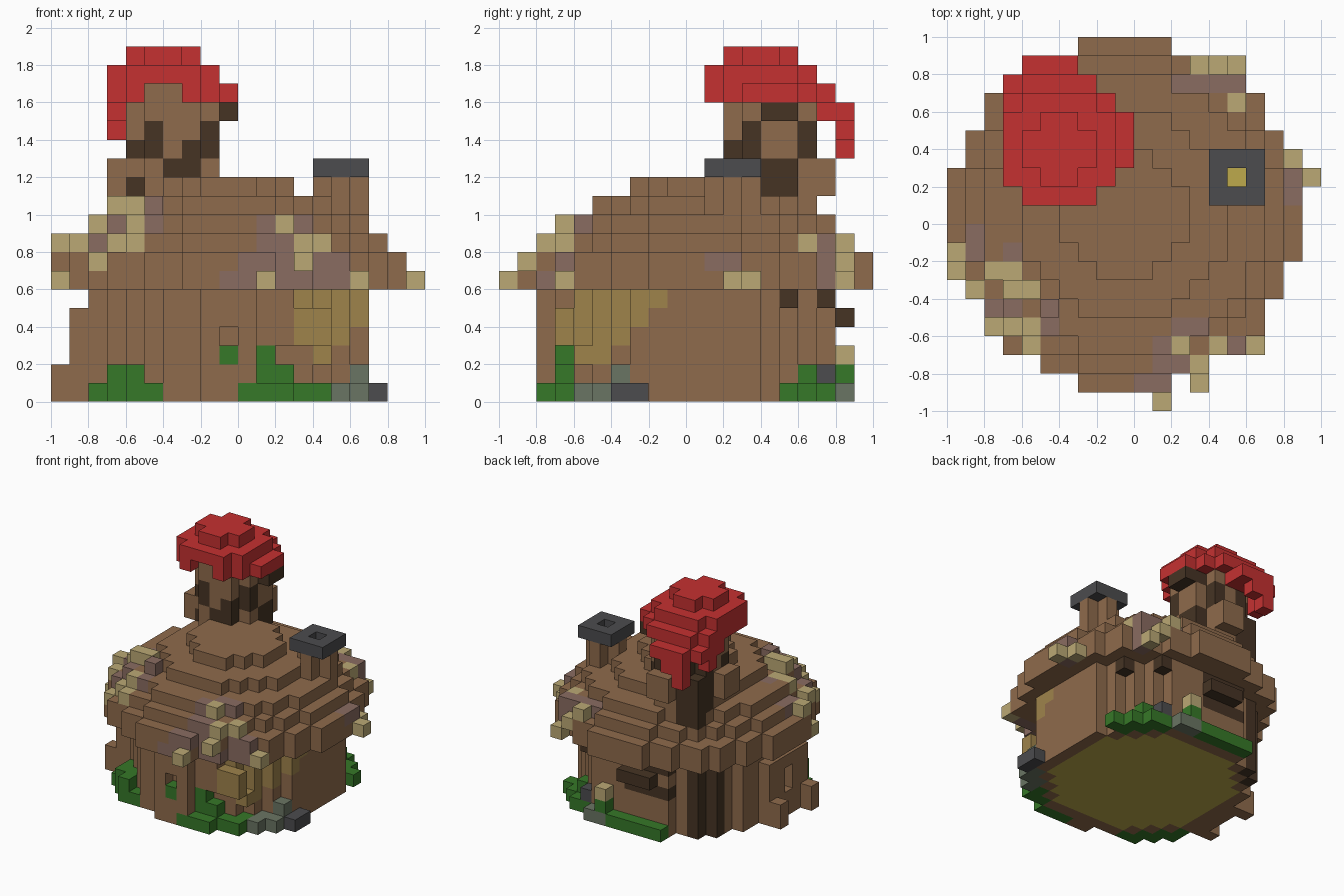
import bpy
import bmesh
from mathutils import Vector

CELL = 0.1

old = bpy.data.objects.get("Cube")
if old:
    bpy.data.objects.remove(old, do_unlink=True)


def linear(value):
    return ((value / 255 + 0.055) / 1.055) ** 2.4


PALETTE = {
    "brown_clay": (143, 107, 76),
    "dark_bark": (70, 52, 36),
    "red_cap": (197, 49, 49),
    "tan_blossom": (187, 169, 117),
    "mauve_vine": (138, 108, 97),
    "mustard_moss": (159, 131, 75),
    "yellow_floor": (190, 170, 76),
    "green_bush": (54, 120, 40),
    "dark_stone": (76, 76, 78),
    "mossy_stone": (106, 117, 99),
}
materials = {}
for name, rgb in PALETTE.items():
    mat = bpy.data.materials.new(name)
    mat.use_nodes = True
    colour = [linear(c) for c in rgb] + [1.0]
    mat.diffuse_color = colour
    node = mat.node_tree.nodes["Principled BSDF"]
    node.inputs["Base Color"].default_value = colour
    node.inputs["Roughness"].default_value = 0.9
    materials[name] = mat

# Every cell remembers which part owns it and its colour
grid = {}


def put(part, colour, cells):
    for cell in cells:
        grid[tuple(cell)] = (part, colour)


def repaint(colour, part, rule):
    for cell, (owner, _) in list(grid.items()):
        if owner == part and rule(*cell):
            grid[cell] = (part, colour)


def remove(cells):
    for cell in cells:
        grid.pop(cell, None)


def box(xs, ys, zs):
    """Cells in inclusive ranges."""
    spans = [range(a, b + 1) for a, b in (xs, ys, zs)]
    return [(x, y, z) for x in spans[0] for y in spans[1] for z in spans[2]]


def disc(cx, cy, limit, zs, inner=-1):
    """Round layer; limits are squared radii in cells."""
    area = box((-10, 9), (-10, 9), zs)
    return [c for c in area
            if inner < (c[0] - cx) ** 2 + (c[1] - cy) ** 2 <= limit]


def ring(z, rule):
    """Cells hugging the outside of the round wall."""
    return [c for c in disc(-1, 0, 75, (z, z), 60) if rule(c[0], c[1])]


# House body and floor
put("walls", "brown_clay", disc(-1, 0, 60, (0, 5)))
put("floor", "yellow_floor", disc(-1, 0, 48, (0, 0)))
MOSS_REACH = {3: -4, 4: -3, 5: -2}
repaint("mustard_moss", "walls",
        lambda x, y, z: x >= 3 and z in MOSS_REACH and y <= MOSS_REACH[z])
put("walls", "mustard_moss", [(4, -6, 2), (4, -5, 2)])
put("walls", "mustard_moss", box((3, 4), (-7, -7), (3, 4)))
put("walls", "dark_bark", [(5, 5, 5), (3, 7, 5)])

# Front window frame
put("front_frame", "brown_clay", box((-2, 0), (-8, -8), (0, 5)))
remove(box((-1, -1), (-8, -8), (2, 3)))
put("front_frame", "green_bush", [(-1, -8, 2)])

# Right window frame with two feet
put("right_frame", "brown_clay", box((-9, -9), (-3, 1), (0, 4)))
remove(box((-9, -9), (-1, -1), (2, 3)))
for foot_y in (-3, 1):
    put("right_frame", "brown_clay", box((-10, -10), (foot_y, foot_y), (0, 1)))

# Back lintel and roots
put("back_lintel", "dark_bark", box((-3, -1), (8, 8), (4, 4)))
repaint("dark_bark", "walls",
        lambda x, y, z: y == 7 and -4 <= x <= -1 and z in (3, 5))
for x, y in ((-7, 5), (-6, 6)):
    put("back_roots", "dark_bark", box((x, x), (y, y), (0, 5)))

# Stepped round roof
for limit, low, high in ((87, 6, 7), (71, 8, 8), (53, 9, 9),
                         (30, 10, 10), (11, 11, 11)):
    put("roof", "brown_clay", disc(-1, 0, limit, (low, high)))

# Chimney with stone rim and open shaft
put("chimney", "brown_clay", disc(5, 2, 1, (9, 11)))
put("chimney_rim", "dark_stone", box((4, 6), (1, 3), (12, 12)))
remove(box((5, 5), (2, 2), (1, 12)))

# Tower trunk with knots at its foot
put("tower", "brown_clay", disc(-4, 4, 5, (10, 16)))
put("tower", "brown_clay", box((-7, -7), (3, 4), (11, 12)))
put("tower", "brown_clay", box((-4, -3), (7, 7), (11, 12)))
FRONT_DARK = {(-6, 13), (-5, 13), (-5, 14), (-4, 12), (-3, 12), (-3, 13),
              (-2, 13), (-2, 14), (-6, 11)}
SIDE_DARK = {(2, 13), (3, 13), (3, 14), (6, 13), (6, 14), (4, 15), (5, 15),
             (4, 11), (5, 11), (5, 12), (4, 12)}
repaint("dark_bark", "tower", lambda x, y, z:
        (y <= 3 and (x, z) in FRONT_DARK)
        or (x >= -3 and (y, z) in SIDE_DARK)
        or (x <= -5 and y >= 5 and z < 15))
put("tower_knot", "dark_bark", box((-1, -1), (4, 5), (15, 15)))
put("tower", "dark_bark", box((-6, -5), (6, 6), (9, 12)))

# Red cap with drooping edges
put("cap", "red_cap", disc(-4, 4, 11, (16, 16)))
put("cap", "red_cap", [(-6, 1, 16), (-7, 2, 16), (-7, 6, 16), (-6, 7, 16)])
remove(box((-5, -4), (1, 1), (16, 16)))
put("tower", "brown_clay", box((-5, -4), (2, 2), (16, 16)))
put("cap", "red_cap", disc(-4.5, 3.5, 8.5, (17, 17)))
put("cap", "red_cap", disc(-4.5, 3.5, 2.6, (18, 18)))
put("cap_drips", "red_cap", box((-7, -7), (5, 7), (15, 15)))
put("cap_drips", "red_cap", [(-7, 6, 14)])
put("cap_drips", "red_cap", box((-6, -4), (7, 8), (15, 15)))
put("cap_drips", "red_cap", box((-6, -5), (8, 8), (14, 14)))
put("cap_drips", "red_cap", [(-6, 8, 13)])

# Flowering vines draped over the roof
put("front_vine", "mauve_vine", [
    (-1, -9, 6), (0, -9, 6), (0, -9, 7), (1, -9, 7), (1, -8, 8),
    (1, -7, 9), (3, -6, 9), (2, -6, 9), (3, -8, 6)])
put("front_vine", "mauve_vine", box((2, 2), (-8, -8), (6, 8)))
put("front_vine", "mauve_vine", box((4, 5), (-7, -7), (6, 7)))
put("front_vine", "tan_blossom", [
    (1, -10, 6), (3, -9, 7), (3, -8, 8), (4, -7, 8), (2, -7, 9), (6, -7, 6)])
put("right_vine", "mauve_vine", [
    (-5, -5, 10), (-7, -5, 9), (-8, -5, 8), (-7, -6, 7), (-9, -2, 8),
    (-8, -2, 8), (-7, -2, 9), (-5, -6, 9), (-9, -1, 8)])
put("right_vine", "tan_blossom", [
    (-7, -4, 10), (-6, -4, 10), (-8, -3, 9), (-7, -3, 9), (-6, -6, 9),
    (-10, -2, 8), (-10, -3, 6), (-9, -4, 8), (-7, -6, 8), (-6, -7, 8),
    (-8, -6, 7)])
put("back_vine", "mauve_vine", box((2, 5), (7, 7), (7, 8)) + [(5, 7, 6)])
put("back_vine", "tan_blossom", [
    (3, 8, 8), (4, 8, 7), (5, 8, 6), (5, 6, 8)])
put("left_vine", "mauve_vine", [(8, 1, 7), (8, 2, 7), (8, 2, 6)])
remove([(8, 3, 7)])
put("left_vine", "tan_blossom", [(8, 3, 6), (9, 2, 6)])

# Bushes and stones around the foot of the wall
put("front_bush", "green_bush", ring(0, lambda x, y: y < 0 <= x <= 4))
put("front_bush", "green_bush", [(1, -7, 1), (2, -7, 1), (1, -7, 2)])
remove([(2, -7, 2)])
put("right_bush", "green_bush", ring(0, lambda x, y: y <= -4 and x <= -5))
put("right_bush", "green_bush", ring(1, lambda x, y: y <= -5 and x in (-7, -6)))
put("back_bush", "green_bush", ring(0, lambda x, y: y >= 5 and x >= -4))
put("back_bush", "green_bush", [(1, 8, 1), (4, 6, 1)])
put("back_bush", "tan_blossom", [(1, 8, 2)])
put("back_stones", "mossy_stone", [(2, 8, 0), (1, 8, 0)])
put("back_stones", "dark_stone", [(3, 7, 1)])
put("front_stones", "mossy_stone", ring(0, lambda x, y: y < -3 and 5 <= x <= 6))
put("front_stones", "mossy_stone", [(6, -4, 1)])
put("front_stones", "dark_stone", [(7, -3, 0), (7, -4, 0)])


def build(part):
    """Make one mesh from the exposed sides of a part's cells."""
    bm = bmesh.new()
    corners = {}
    used = []

    def corner(point):
        key = tuple(int(round(v)) for v in point)
        if key not in corners:
            corners[key] = bm.verts.new(Vector(key) * CELL)
        return corners[key]

    for cell, (owner, colour) in grid.items():
        if owner != part:
            continue
        if colour not in used:
            used.append(colour)
        middle = Vector(cell) + Vector((0.5, 0.5, 0.5))
        for axis in range(3):
            for sign in (-1, 1):
                normal = Vector((0, 0, 0))
                normal[axis] = sign
                if tuple(int(a + b) for a, b in zip(cell, normal)) in grid:
                    continue
                u = Vector((0, 0, 0))
                u[(axis + 1) % 3] = 0.5
                v = normal.cross(u)
                centre = middle + normal * 0.5
                loop = (centre - u - v, centre + u - v,
                        centre + u + v, centre - u + v)
                face = bm.faces.new([corner(p) for p in loop])
                face.material_index = used.index(colour)
    mesh = bpy.data.meshes.new(part)
    bm.to_mesh(mesh)
    bm.free()
    for colour in used:
        mesh.materials.append(materials[colour])
    bpy.context.collection.objects.link(bpy.data.objects.new(part, mesh))


for part in sorted({owner for owner, _ in grid.values()}):
    build(part)
